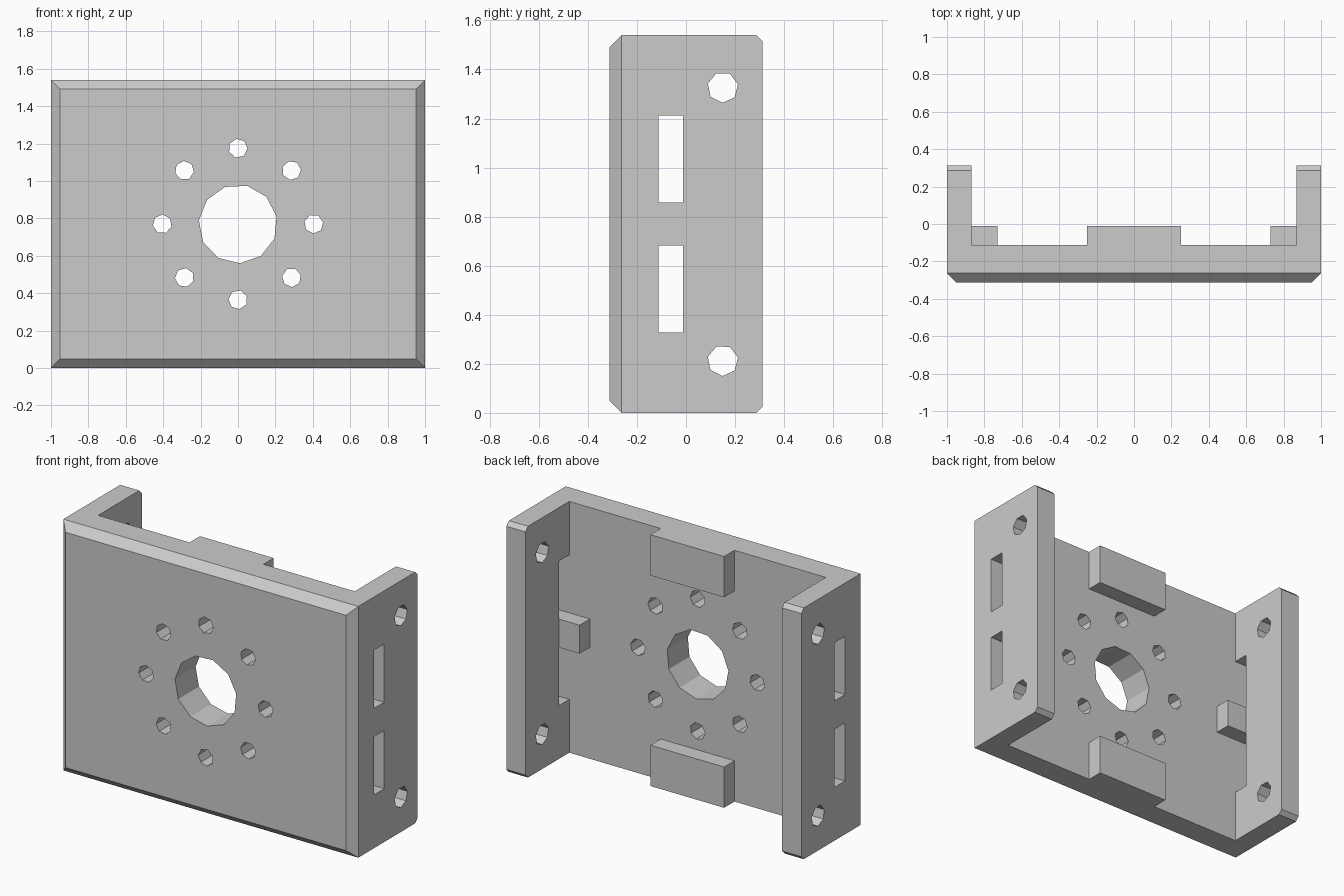
import bpy, bmesh, math
from mathutils import Matrix, Vector

if "Cube" in bpy.data.objects:
    bpy.data.objects.remove(bpy.data.objects["Cube"])

H, D = 1.54, 0.312          # height, half depth
MID = H / 2
FLOOR, PAD = -0.112, -0.012  # inner plate face, pad face
WALL = 0.87                 # inner face of side walls

grey = bpy.data.materials.new("plain_grey")
grey.use_nodes = True
grey.diffuse_color = (0.6, 0.6, 0.6, 1)
grey.node_tree.nodes["Principled BSDF"].inputs["Base Color"].default_value = (0.6, 0.6, 0.6, 1)


def add_box(bm, x, y, z):
    lo, hi = Vector((x[0], y[0], z[0])), Vector((x[1], y[1], z[1]))
    m = Matrix.Translation((lo + hi) / 2) @ Matrix.Diagonal((*(hi - lo), 1))
    bmesh.ops.create_cube(bm, size=1, matrix=m)


def add_prism(bm, centre, axis, radius, sides, length, phase):
    turn = Matrix.Rotation(math.pi / 2, 4, 'X' if axis == 'Y' else 'Y')
    m = Matrix.Translation(centre) @ turn @ Matrix.Rotation(phase, 4, 'Z')
    bmesh.ops.create_cone(bm, cap_ends=True, segments=sides, radius1=radius,
                          radius2=radius, depth=length, matrix=m)


def make_object(name, bm):
    mesh = bpy.data.meshes.new(name)
    bmesh.ops.recalc_face_normals(bm, faces=bm.faces)
    bm.to_mesh(mesh)
    bm.free()
    mesh.materials.append(grey)
    obj = bpy.data.objects.new(name, mesh)
    bpy.context.scene.collection.objects.link(obj)
    return obj


def combine(target, bm, operation):
    tool = make_object("tool", bm)
    tool.hide_render = True
    mod = target.modifiers.new("combine", 'BOOLEAN')
    mod.operation, mod.solver, mod.object = operation, 'EXACT', tool
    bpy.context.view_layer.objects.active = target
    bpy.ops.object.modifier_apply(modifier=mod.name)
    bpy.data.objects.remove(tool)


# Block with chamfered front border and small chamfers on the rear ends
bm = bmesh.new()
add_box(bm, (-1, 1), (-D, D), (0, H))
front = [e for e in bm.edges if all(v.co.y < 0 for v in e.verts)]
bmesh.ops.bevel(bm, geom=front, offset=0.049, segments=1, affect='EDGES')
rear = [e for e in bm.edges if all(v.co.y > D - 0.01 for v in e.verts)
        and abs(e.verts[0].co.x - e.verts[1].co.x) > 1]
bmesh.ops.bevel(bm, geom=rear, offset=0.025, segments=1, affect='EDGES')
bracket = make_object("mounting_bracket", bm)

# Channel between the side walls
bm = bmesh.new()
add_box(bm, (-WALL, WALL), (FLOOR, 1), (-1, 3))
combine(bracket, bm, 'DIFFERENCE')

# Raised pads: upper, lower, and one against each wall
bm = bmesh.new()
for z in ((0, 0.25), (H - 0.25, H)):
    add_box(bm, (-0.25, 0.25), (FLOOR - 0.05, PAD), z)
for x in ((-WALL - 0.05, -0.73), (0.73, WALL + 0.05)):
    add_box(bm, x, (FLOOR - 0.05, PAD), (MID - 0.087, MID + 0.087))
combine(bracket, bm, 'UNION')

# Slots and bolt holes through the walls
bm = bmesh.new()
for x in ((-1.1, -WALL + 0.01), (WALL - 0.01, 1.1)):
    for z in ((MID - 0.443, MID - 0.087), (MID + 0.087, MID + 0.443)):
        add_box(bm, x, (FLOOR, PAD), z)
    for z in (MID - 0.557, MID + 0.557):
        add_prism(bm, (sum(x) / 2, 0.15, z), 'X', 0.063, 7, 0.3, 0.2)
combine(bracket, bm, 'DIFFERENCE')

# Central bore and ring of eight small holes
bm = bmesh.new()
add_prism(bm, (0, -0.2, MID), 'Y', 0.21, 11, 0.5, math.radians(-79))
for i in range(8):
    a = i * math.pi / 4
    add_prism(bm, (0.405 * math.cos(a), -0.2, MID + 0.405 * math.sin(a)),
              'Y', 0.051, 7, 0.5, a + 0.4)
combine(bracket, bm, 'DIFFERENCE')
